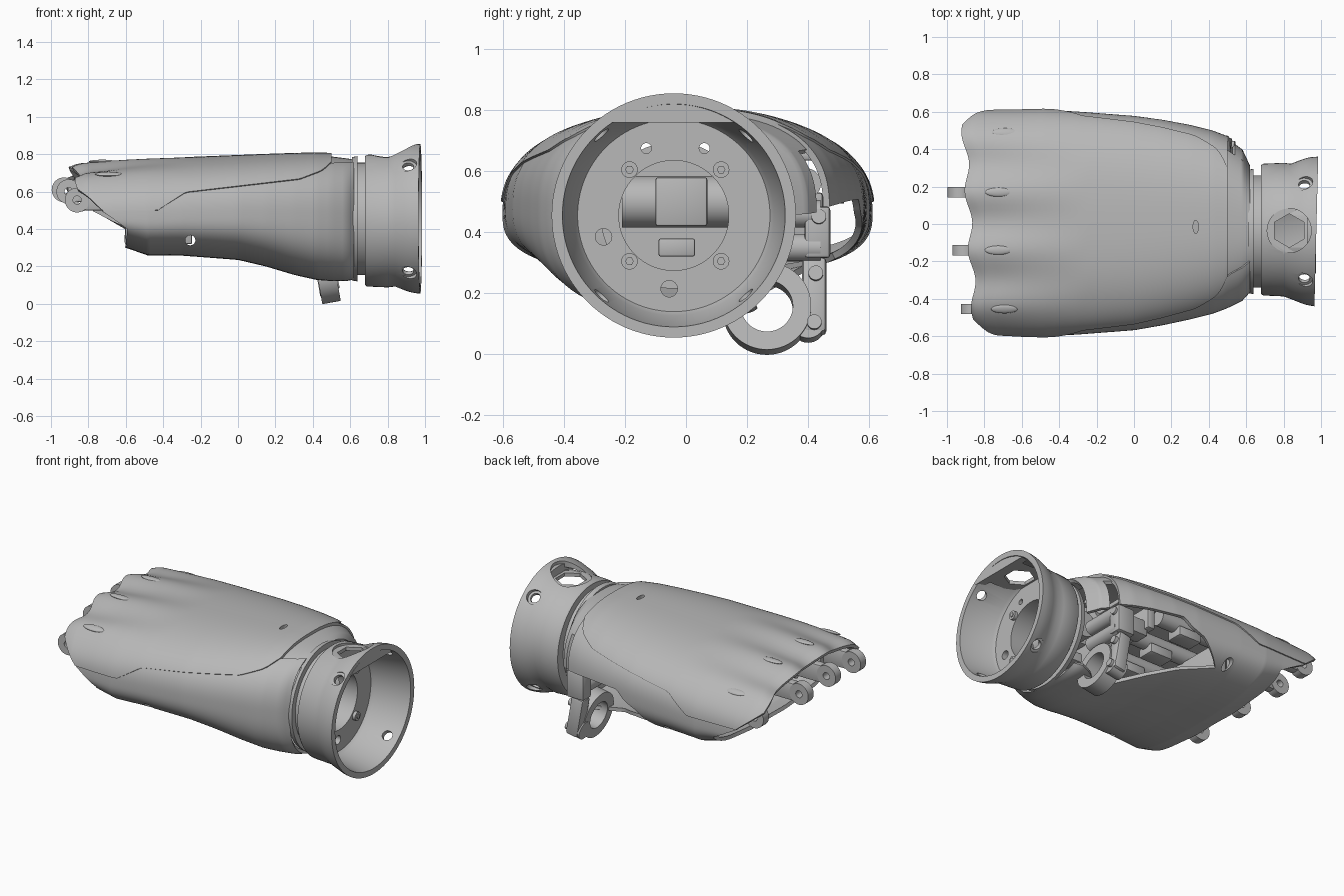
import bpy, bmesh, math
from mathutils import Vector, Matrix

if "Cube" in bpy.data.objects:
    bpy.data.objects.remove(bpy.data.objects["Cube"])

grey = bpy.data.materials.new("plain_grey")
grey.use_nodes = True
COLOUR = (0.48, 0.48, 0.48, 1)
grey.diffuse_color = COLOUR
grey.node_tree.nodes["Principled BSDF"].inputs["Base Color"].default_value = COLOUR
CY, CZ = -0.04, 0.455                       # wrist axis
FINGERS = [(-0.84, 0.49, 0.56), (-0.93, 0.17, 0.61), (-0.905, -0.14, 0.6), (-0.86, -0.455, 0.555)]


def make(name, bm):
    mesh = bpy.data.meshes.new(name)
    bm.to_mesh(mesh)
    bm.free()
    obj = bpy.data.objects.new(name, mesh)
    bpy.context.collection.objects.link(obj)
    mesh.materials.append(grey)
    smooth(obj)
    return obj


def smooth(obj):
    bpy.ops.object.select_all(action='DESELECT')
    obj.select_set(True)
    bpy.context.view_layer.objects.active = obj
    bpy.ops.object.shade_smooth_by_angle(angle=math.radians(35))


def apply(obj, mod):
    bpy.context.view_layer.objects.active = obj
    bpy.ops.object.modifier_apply(modifier=mod.name)


def cyl(name, pos, r, depth, axis, seg=32):
    bm = bmesh.new()
    rot = Vector((0, 0, 1)).rotation_difference(Vector(axis)).to_matrix().to_4x4()
    bmesh.ops.create_cone(bm, cap_ends=True, segments=seg, radius1=r, radius2=r, depth=depth,
                          matrix=Matrix.Translation(pos) @ rot)
    return make(name, bm)


def box(name, pos, size, bevel=0.008):
    bm = bmesh.new()
    bmesh.ops.create_cube(bm, size=1, matrix=Matrix.Translation(pos) @ Matrix.Diagonal((*size, 1)))
    bmesh.ops.bevel(bm, geom=bm.edges[:], offset=bevel, segments=2, affect='EDGES', profile=0.5)
    return make(name, bm)


def cut(obj, cutters):
    for c in cutters:
        mod = obj.modifiers.new("cut", 'BOOLEAN')
        mod.object, mod.solver = c, 'EXACT'
        apply(obj, mod)
    smooth(obj)


def discard(objs):
    for o in objs:
        bpy.data.objects.remove(o)


def interp(table, x):
    if x <= table[0][0]:
        return table[0][1:]
    for a, b in zip(table, table[1:]):
        if x <= b[0]:
            k = (x - a[0]) / (b[0] - a[0])
            return [p + (q - p) * k for p, q in zip(a[1:], b[1:])]
    return table[-1][1:]


# Palm body stations: x, middle y, half width, top, widest height, bottom
BODY = [(-0.88, 0.01, 0.578, 0.72, 0.46, 0.36), (-0.83, 0.008, 0.596, 0.738, 0.46, 0.34),
        (-0.6, 0.005, 0.603, 0.76, 0.46, 0.3), (-0.48, 0.005, 0.606, 0.768, 0.46, 0.258),
        (-0.3, 0.005, 0.596, 0.777, 0.47, 0.258), (0, 0.005, 0.573, 0.789, 0.48, 0.235),
        (0.15, 0.008, 0.55, 0.795, 0.48, 0.2), (0.3, 0.01, 0.52, 0.8, 0.48, 0.155),
        (0.42, 0.01, 0.49, 0.803, 0.475, 0.128), (0.5, 0.01, 0.46, 0.8, 0.47, 0.122),
        (0.58, 0, 0.41, 0.79, 0.46, 0.122), (0.62, -0.02, 0.345, 0.783, 0.455, 0.13)]
SEAM = [(-0.88, 0.61), (-0.76, 0.5), (-0.43, 0.5), (-0.36, 0.545), (-0.28, 0.595), (0.33, 0.665),
        (0.45, 0.71), (0.5, 0.755)]
LIP = [(-0.76, 0.498), (-0.6, 0.4)]
OPEN_LOW = [(-0.2, -0.7), (0, -0.95), (0.3, -1.35), (0.45, -1.35), (0.62, -1.0)]
OPEN_HIGH = [(-0.2, -0.7), (-0.05, -0.15), (0.1, 0.05), (0.5, 0.02)]
ROUND_UP, ROUND_DOWN = 0.8, 0.74            # section squareness above and below


def edge_angle(table, x):
    _, _, top, zc, bot = interp(BODY, x)
    d = interp(table, x)[0] - zc
    if d > 0:
        return math.asin((d / (top - zc)) ** (1 / ROUND_UP))
    return -math.asin((-d / (zc - bot)) ** (1 / ROUND_DOWN))


def seam(x):
    return edge_angle(SEAM, x)


def lip(x):
    return edge_angle(LIP, x)


def surface(x, t, off):
    yc, w, top, zc, bot = interp(BODY, x)
    c, s = math.cos(t), math.sin(t)
    e, h = (ROUND_UP, top - zc) if s > 0 else (ROUND_DOWN, zc - bot)
    y = yc + math.copysign(abs(c) ** e, c) * (w + off)
    z = zc + math.copysign(abs(s) ** e, s) * (h + off)
    # scalloped front and soft knuckle ridges
    wave = math.cos(2 * math.pi * (y - 0.17) / 0.313)
    k = min(1, max(0, (-0.55 - x) / 0.3))
    ridge = min(1, max(0, (-0.25 - x) / 0.5)) * max(0, s)
    return Vector((x - k * (0.055 * y + 0.016 * wave), y, z + 0.014 * ridge * (wave - 0.3)))


def patch(name, x0, x1, lo, hi, off=0.0, nx=40, nt=48):
    bm = bmesh.new()
    grid = []
    for i in range(nx + 1):
        x = x0 + (x1 - x0) * i / nx
        a, b = lo(x), hi(x)
        grid.append([bm.verts.new(surface(x, a + (b - a) * j / nt, off)) for j in range(nt + 1)])
    for i in range(nx):
        for j in range(nt):
            bm.faces.new((grid[i][j], grid[i][j + 1], grid[i + 1][j + 1], grid[i + 1][j]))
    bmesh.ops.remove_doubles(bm, verts=bm.verts, dist=0.0002)
    obj = make(name, bm)
    mod = obj.modifiers.new("thickness", 'SOLIDIFY')
    mod.thickness, mod.offset = 0.022, -1
    apply(obj, mod)
    smooth(obj)
    return obj


# Back-of-hand cover with a small slot
cover = patch("back_cover", -0.88, 0.5, seam, lambda x: math.pi - seam(x), 0.007, 70, 90)
slot = cyl("slot_cutter", (0, 0, 0), 0.035, 0.2, (0, 0, 1))
slot.data.transform(Matrix.Translation((0.33, -0.015, 0.8)) @ Matrix.Diagonal((0.4, 1, 1, 1)))
cut(cover, [slot])

# Palm shell, open on the thumb side
front_shell = patch("palm_front_shell", -0.6, -0.2, lambda x: -math.pi - seam(x), seam, nt=80)
hole = cyl("side_hole_cutter", (-0.255, 0, 0.34), 0.027, 1.5, (0, 1, 0))
cut(front_shell, [hole])
discard([slot, hole])
patch("palm_bottom_shell", -0.2, 0.62, lambda x: -math.pi - seam(x),
      lambda x: interp(OPEN_LOW, x)[0], nt=64)
patch("thumb_side_strip", -0.2, 0.5, lambda x: interp(OPEN_HIGH, x)[0], seam, nt=20)
patch("wrist_collar", 0.47, 0.62, lambda x: 0.6, lambda x: math.pi + 0.2, -0.012, 20, 48)
patch("wrist_collar_side", 0.54, 0.62, lambda x: 0.0, lambda x: 0.6, -0.012, 12, 16)
patch("left_front_lip", -0.76, -0.6, lip, seam, nt=8, nx=14)
patch("right_front_lip", -0.76, -0.6, lambda x: math.pi - seam(x), lambda x: math.pi - lip(x), nt=8, nx=14)

# Finger knuckles and the ridges over them
for n, (x, y, z) in enumerate(FINGERS):
    knuckle = cyl("knuckle_%d" % n, (x, y, z), 0.066, 0.055, (0, 1, 0), 40)
    pin = cyl("pin_cutter", (x, y, z), 0.022, 0.3, (0, 1, 0))
    cut(knuckle, [pin])
    discard([pin])
    box("knuckle_arm_%d" % n, (x + 0.2, y, z), (0.32, 0.054, 0.11))
    bm = bmesh.new()
    rx = -0.7 - 0.03 * math.cos(4 * y)
    top = surface(rx, math.acos(math.copysign(abs(y / 0.605) ** (1 / ROUND_UP), y)), 0.007)
    lean = Matrix.Rotation(-1.2 * math.copysign(max(0, abs(y) - 0.15), y), 4, 'X')
    bmesh.ops.create_uvsphere(bm, u_segments=24, v_segments=12, radius=1, matrix=Matrix.Translation(
        (rx, y, top.z)) @ lean @ Matrix.Diagonal((0.072, 0.024, 0.01, 1)))
    make("knuckle_ridge_%d" % n, bm)
    # finger drives inside the palm
    yy = y * 0.8
    cyl("drive_%d" % n, (-0.1, yy, 0.56), 0.05, 0.5, (1, 0, 0))
    cyl("drive_rod_%d" % n, (-0.45, yy, 0.55), 0.02, 0.5, (1, 0, 0), 16)
    box("drive_block_%d" % n, (-0.05, yy, 0.5), (0.16, 0.11, 0.06))

# Inner frame
box("frame_plate", (-0.1, 0, 0.65), (0.9, 0.85, 0.03))
box("frame_crossbar", (-0.28, 0, 0.42), (0.07, 0.9, 0.2))
box("frame_rear_bar", (0.2, 0.02, 0.54), (0.05, 0.75, 0.14))
box("wrist_motor", (0.42, -0.015, 0.5), (0.44, 0.17, 0.16))
box("wrist_motor_foot", (0.45, -0.03, 0.35), (0.3, 0.12, 0.06))
cyl("wrist_motor_cross_barrel", (0.5, -0.03, 0.5), 0.085, 0.36, (0, 1, 0))
cyl("wrist_backing", (0.4, CY, CZ), 0.24, 0.04, (1, 0, 0), 48)

# Wrist cuff turned about the wrist axis, with a slightly slanted mouth
PROFILE = [(0.61, 0.18), (0.61, 0.33), (0.64, 0.335), (0.64, 0.3), (0.68, 0.3), (0.68, 0.345), (0.69, 0.352),
           (0.8, 0.357), (0.84, 0.362), (0.89, 0.382), (0.92, 0.392), (0.95, 0.398), (0.985, 0.4),
           (0.985, 0.365), (0.76, 0.328), (0.74, 0.315), (0.74, 0.18)]
bm = bmesh.new()
ring = [bm.verts.new((x, CY, CZ + r)) for x, r in PROFILE]
loop = [bm.edges.new((ring[i - 1], ring[i])) for i in range(len(ring))]
bmesh.ops.spin(bm, geom=ring + loop, cent=(0, CY, CZ), axis=(1, 0, 0), angle=2 * math.pi, steps=96)
bmesh.ops.remove_doubles(bm, verts=bm.verts, dist=0.0005)
for v in bm.verts:
    if v.co.x > 0.97:
        v.co.x += 0.025 * (v.co.y - 0.37)
    elif 0.67 < v.co.x < 0.82 and math.hypot(v.co.y - CY, v.co.z - CZ) > 0.34:
        v.co += Vector((0, 0.01, -0.01))
bmesh.ops.recalc_face_normals(bm, faces=bm.faces)
cuff = make("wrist_cuff", bm)


# Flat pad filling the top of the cuff, in a narrow and a wide piece
def segment(name, x0, x1, r):
    bm = bmesh.new()
    half = math.acos(0.305 / r)
    arc = [-half + 2 * half * i / 20 for i in range(21)]
    face = bm.faces.new([bm.verts.new((x0, CY + r * math.sin(a), CZ + r * math.cos(a))) for a in arc])
    out = bmesh.ops.extrude_face_region(bm, geom=[face])
    for v in out["geom"]:
        if isinstance(v, bmesh.types.BMVert):
            v.co.x = x1
    bmesh.ops.recalc_face_normals(bm, faces=bm.faces)
    return make(name, bm)


pad = segment("cuff_top_pad", 0.71, 0.93, 0.338)
segment("cuff_top_pad_front", 0.925, 0.972, 0.378)

nut = [cyl("nut_cutter", (0.83, -0.035, 0.85), 0.09, 0.5, (0, 0, 1), 6),
       cyl("nut_recess_cutter", (0.83, -0.035, 0.882), 0.118, 0.2, (0, 0, 1), 48)]
screw_holes = []
for a in (48, 132, 228, 312):
    d = Vector((0, math.cos(math.radians(a)), math.sin(math.radians(a))))
    c = Vector((0.91, CY, CZ))
    screw_holes.append(cyl("screw_cutter", c + d * 0.36, 0.03, 0.3, d, 24))
    screw_holes.append(cyl("screw_recess_cutter", c + d * 0.425, 0.046, 0.1, d, 24))
for y, z, r in ((-0.13, 0.675, 0.017), (0.06, 0.675, 0.017), (-0.055, 0.215, 0.027), (-0.27, 0.385, 0.027)):
    screw_holes.append(cyl("plate_cutter", (0.7, y, z), r, 0.3, (1, 0, 0), 24))
cut(cuff, nut + screw_holes)
cut(pad, nut)
discard(nut + screw_holes)
for sy in (-1, 1):
    for sz in (-1, 1):
        pos = (0.745, CY + 0.005 + sy * 0.15, CZ + sz * 0.15)
        cyl("plate_screw", pos, 0.027, 0.03, (1, 0, 0), 24)
        cyl("plate_screw_head", pos, 0.014, 0.04, (1, 0, 0), 6)

# Thumb mount: tilted ring, arm and pivot block
tilt = math.radians(-10)
axis = (math.cos(tilt), 0, -math.sin(tilt))
thumb_ring = cyl("thumb_ring", (0.475, 0.265, 0.15), 0.145, 0.1, axis, 64)
bore = cyl("thumb_bore_cutter", (0.475, 0.265, 0.15), 0.085, 0.4, axis, 48)
cut(thumb_ring, [bore])
discard([bore])
cyl("thumb_ring_step", (0.475, 0.4, 0.1), 0.055, 0.09, axis)
arm = box("thumb_arm", (0, 0, 0), (0.085, 0.08, 0.25), 0.015)
arm.data.transform(Matrix.Translation((0.465, 0.42, 0.19)) @ Matrix.Rotation(tilt, 4, 'Y'))
box("thumb_pivot_block", (0.45, 0.43, 0.4), (0.12, 0.085, 0.17), 0.012)
for z in (0.35, 0.46):
    cyl("thumb_pivot_barrel", (0.47, 0.31, z), 0.045, 0.26, (0, 1, 0))
box("thumb_carrier", (0.32, 0.31, 0.48), (0.24, 0.1, 0.1))
for x, y, z in ((0.5, 0.425, 0.265), (0.525, 0.42, 0.105), (0.505, 0.435, 0.45)):
    cyl("thumb_screw", (x, y, z), 0.024, 0.03, axis, 24)
